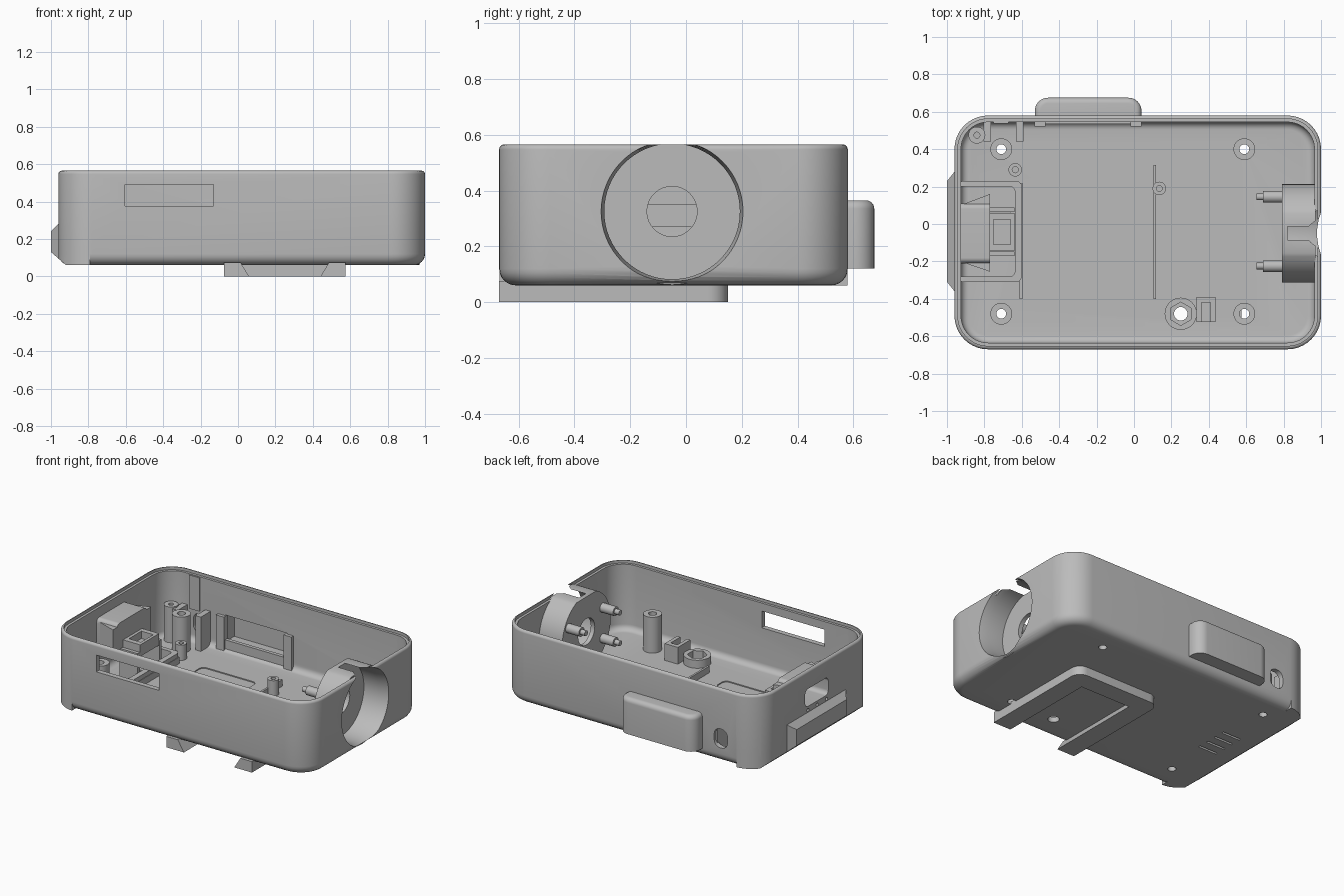
import bpy, bmesh, math
from mathutils import Vector, Matrix

if "Cube" in bpy.data.objects:
    bpy.data.objects.remove(bpy.data.objects["Cube"])

grey = bpy.data.materials.new("plain_grey")
grey.use_nodes = True
GREY = (0.5, 0.5, 0.5, 1)
grey.diffuse_color = GREY
grey.node_tree.nodes["Principled BSDF"].inputs["Base Color"].default_value = GREY


def finish(name, bm):
    bmesh.ops.recalc_face_normals(bm, faces=bm.faces[:])
    mesh = bpy.data.meshes.new(name)
    bm.to_mesh(mesh)
    bm.free()
    mesh.materials.append(grey)
    ob = bpy.data.objects.new(name, mesh)
    bpy.context.collection.objects.link(ob)
    return ob


def box(name, x, y, z, r=0, bottom=0, top=0, axis=2):
    """Box from ranges; r rounds the edges along axis, bottom and top the z rims."""
    bm = bmesh.new()
    bmesh.ops.create_cube(bm, size=1)
    for v in bm.verts:
        for i, (a, b) in enumerate((x, y, z)):
            v.co[i] = a if v.co[i] < 0 else b
    if r:
        es = [e for e in bm.edges
              if abs((e.verts[0].co - e.verts[1].co).normalized()[axis]) > 0.9]
        bmesh.ops.bevel(bm, geom=es, offset=r, segments=10, profile=0.5, affect='EDGES')
    for level, size in ((z[0], bottom), (z[1], top)):
        if size:
            es = [e for e in bm.edges if all(abs(v.co.z - level) < 1e-4 for v in e.verts)]
            bmesh.ops.bevel(bm, geom=es, offset=size, segments=6, profile=0.5, affect='EDGES')
    return finish(name, bm)


def prism(name, pts, axis, a, b):
    """Extrude a 2D outline along y or z."""
    bm = bmesh.new()
    put = (lambda p, t: (p[0], t, p[1])) if axis == "y" else (lambda p, t: (p[0], p[1], t))
    face = bm.faces.new([bm.verts.new(put(p, a)) for p in pts])
    new = bmesh.ops.extrude_face_region(bm, geom=[face])["geom"]
    shift = Vector(put((0, 0), b - a))
    bmesh.ops.translate(bm, vec=shift, verts=[g for g in new if isinstance(g, bmesh.types.BMVert)])
    return finish(name, bm)


def cyl(name, start, axis, length, r1, r2=None, sides=32):
    """Cylinder or cone growing from start along an axis."""
    bm = bmesh.new()
    bmesh.ops.create_cone(bm, cap_ends=True, segments=sides, radius1=r1,
                          radius2=r1 if r2 is None else r2, depth=length)
    d = Vector([c == axis for c in "xyz"])
    turn = Vector((0, 0, 1)).rotation_difference(d).to_matrix().to_4x4()
    bmesh.ops.transform(bm, verts=bm.verts[:],
                        matrix=Matrix.Translation(Vector(start) + d * length / 2) @ turn)
    return finish(name, bm)


def combine(target, op, *tools):
    bpy.context.view_layer.objects.active = target
    for t in tools:
        m = target.modifiers.new("bool", 'BOOLEAN')
        m.operation, m.object, m.solver = op, t, 'EXACT'
        bpy.ops.object.modifier_apply(modifier=m.name)
        bpy.data.objects.remove(t)


def add(target, *tools): combine(target, 'UNION', *tools)
def cut(target, *tools): combine(target, 'DIFFERENCE', *tools)


def tube(name, x, y, r, hole, z0, z1, sides=32):
    ob = cyl(name, (x, y, z0), "z", z1 - z0, r)
    cut(ob, cyl("bore", (x, y, z0 - .1), "z", 1, hole, sides=sides))
    return ob


# Outer shell with end foot, end lip and back pod
X, Y = (-.96, 1), (-.67, .58)
case = box("case", X, Y, (.06, .565), r=.18, bottom=.06, top=.018)
foot = box("foot", X, Y, (.06, .16), r=.18)
cut(foot, box("trim", (-.79, 2), (-1, 1), (0, 1)),
    prism("slope", [(-1.08, .2), (-.92, .06), (-.9, .0), (-1.2, 0)], "y", -1, 1))
lip = prism("lip", [(-.9, .28), (-.96, .28), (-1, .24), (-1, .13), (-.92, .06), (-.9, .06)],
            "y", -.36, .28)
cut(lip, prism("trim_front", [(-1.04, -.26), (-.955, -.365), (-1.04, -.4)], "z", 0, 1),
    prism("trim_back", [(-1.04, .18), (-.955, .285), (-1.04, .4)], "z", 0, 1))
pod = box("pod", (-.53, .04), (.45, .675), (.12, .365), r=.07, top=.03)
add(case, foot, lip, pod)

# Cavity, stepped rim and pod pocket
cut(case, box("cavity", (-.925, .965), (-.635, .545), (.095, .8), r=.145, bottom=.04),
    box("rim_step", (-.942, .982), (-.652, .562), (.545, .8), r=.162),
    box("pocket", (-.48, -.01), (.5, .645), (.15, .335)))

# Round socket in the right end
SY, SZ = -.05, .325
add(case, cyl("socket", (.79, SY, SZ), "x", .18, .263, sides=64))
cut(case, box("level", (-2, 2), (-2, 2), (.565, 1)),
    cyl("socket_bore", (.82, SY, SZ), "x", .12, .243, sides=64),
    cyl("socket_flare", (.935, SY, SZ), "x", .08, .243, .257, sides=64),
    cyl("socket_hole", (.7, SY, SZ), "x", .3, .09))

# Dovetail bracket under the floor
bracket = box("bracket", (-.075, .575), (-.67, .15), (0, .075), r=.07)
add(bracket, box("bracket_arms", (-.075, .575), (-.67, -.4), (0, .075)))
cut(bracket, prism("dovetail", [(.065, -.01), (.435, -.01), (.49, .08), (.01, .08)], "y", -1, .02))

# Window, port, vents and small wall openings
POSTS = [(x, y) for x in (-.71, .59) for y in (-.48, .4)]
port = box("port_housing", (-.94, -.77), (-.21, .11), (.27, .48), r=.03, axis=0)
port_cut = ((-1.1, -.8), (-.17, .08), (.32, .44))
cut(port, box("port_inside", *port_cut, r=.03, axis=0))
cut(case, box("window", (-.605, -.13), (-.8, -.6), (.375, .49)),
    box("port_opening", *port_cut, r=.03, axis=0),
    box("switch_slot", (-.72, -.62), (.5, .7), (.16, .29), r=.045, axis=1))
for i in range(4):
    y = -.155 + .075 * i
    cut(case, box("vent", (-.8, -.66), (y - .008, y + .008), (0, .2)))
for y in (-.15, -.05, .05):
    cut(case, cyl("light_hole", (-1.1, y, .295), "x", .2, .011, sides=16))
for x, y in POSTS:
    cut(case, cyl("screw_hole", (x, y, 0), "z", .2, .026))
cut(case, cyl("nut_hole", (.25, -.48, 0), "z", .2, .036))
for y in (.21, -.312):
    cut(case, box("pad_recess", (-.455, -.04), (y - .054, y + .054), (.088, .2), r=.035))

# Screw posts and nut ring
for x, y in POSTS:
    tube("screw_post", x, y, .058, .026, .09, .34)
tube("corner_post", -.84, .475, .045, .016, .09, .34)
for x, y in ((-.635, .29), (.135, .19)):
    tube("short_post", x, y, .036, .016, .09, .2)
tube("nut_ring", .25, -.48, .086, .062, .09, .15, sides=6)

# Cable block beside the nut
block = box("cable_block", (.335, .435), (-.525, -.39), (.09, .21))
cut(block, box("cable_slot", (.36, .41), (-.56, -.42), (.13, .3)))

# Floor ribs and frame around the port board
box("middle_rib", (.103, .117), (-.4, .315), (.09, .14))
box("end_rib", (-.613, -.597), (-.4, .22), (.09, .14))
frame = box("board_frame", (-.94, -.6), (-.31, .23), (.09, .17), r=.03)
cut(frame, box("frame_inside", (-1, -.637), (-.28, .2), (0, .3), r=.025))

# Port stop and side gussets
stop = box("port_stop", (-.78, -.64), (-.145, .06), (.27, .35))
cut(stop, box("stop_notch", (-.75, -.66), (-.11, .025), (.3, .4)))
for y, tip in ((.1, .16), (-.2, -.255)):
    prism("port_gusset", [(-.93, y), (-.77, tip), (-.77, y)], "z", .29, .46)
for y in (-.16, .075):
    box("port_support", (-.78, -.64), (y - .012, y + .012), (.09, .3))

# Switch holder on the back wall
for x in (-.785, -.61):
    box("switch_holder", (x - .02, x + .02), (.44, .56), (.09, .33))
box("wall_strip", (-.75, -.67), (.538, .555), (.31, .54))

# Hooked frame at the pod pocket
for x in (-.503, .01):
    box("pocket_post", (x - .03, x + .03), (.522, .56), (.09, .33))
box("pocket_sill", (-.5, .01), (.535, .56), (.09, .17))

# Socket pins
for y in (.145, -.225):
    for z in (.215, .425):
        cyl("pin_base", (.69, y, z), "x", .11, .031)
        cyl("pin_tip", (.655, y, z), "x", .05, .018, sides=20)

# Smooth rounded surfaces and keep edges crisp
for ob in bpy.context.collection.objects:
    if ob.type == 'MESH' and grey.name in ob.data.materials:
        ob.select_set(True)
        bpy.context.view_layer.objects.active = ob
bpy.ops.object.shade_smooth_by_angle(angle=math.radians(30))
